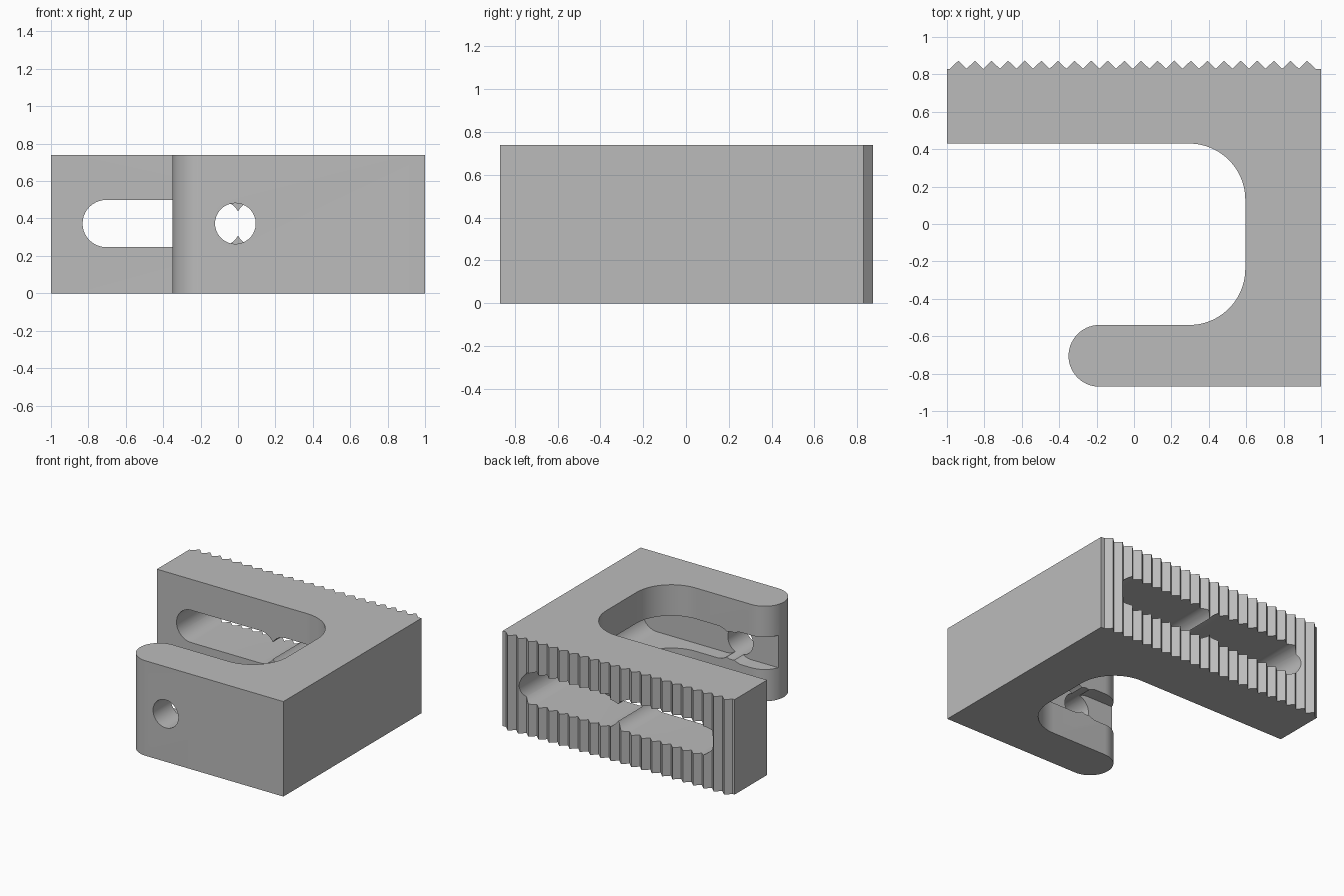
import bpy, bmesh
from math import pi, cos, sin, radians
from mathutils import Matrix

cube = bpy.data.objects.get("Cube")
if cube:
    bpy.data.objects.remove(cube, do_unlink=True)

HEIGHT = 0.74
MID_Z = HEIGHT / 2 + 0.003

grey = bpy.data.materials.new("mid grey")
grey.use_nodes = True
grey.diffuse_color = (0.5, 0.5, 0.5, 1)
grey.node_tree.nodes["Principled BSDF"].inputs["Base Color"].default_value = (0.5, 0.5, 0.5, 1)


def arc(cx, cy, r, start, end, steps=20):
    """Points along a circular arc, angles in degrees."""
    angles = [radians(start + (end - start) * i / steps) for i in range(steps + 1)]
    return [(cx + r * cos(a), cy + r * sin(a)) for a in angles]


def prism(name, outline, depth, matrix=Matrix()):
    """Extrude a flat outline along local z, then place it."""
    bm = bmesh.new()
    face = bm.faces.new([bm.verts.new((x, y, 0)) for x, y in outline])
    ext = bmesh.ops.extrude_face_region(bm, geom=[face])
    top = [v for v in ext["geom"] if isinstance(v, bmesh.types.BMVert)]
    bmesh.ops.translate(bm, verts=top, vec=(0, 0, depth))
    bm.transform(matrix)
    bmesh.ops.recalc_face_normals(bm, faces=bm.faces)
    mesh = bpy.data.meshes.new(name)
    bm.to_mesh(mesh)
    bm.free()
    mesh.materials.append(grey)
    obj = bpy.data.objects.new(name, mesh)
    bpy.context.collection.objects.link(obj)
    return obj


def cut(target, outline, y_front, y_back):
    """Cut an x-z outline through the target between two depths."""
    place = Matrix.Translation((0, y_back, 0)) @ Matrix.Rotation(pi / 2, 4, "X")
    cutter = prism("cutter", outline, y_back - y_front, place)
    cutter.hide_render = True
    mod = target.modifiers.new("cut", "BOOLEAN")
    mod.operation = "DIFFERENCE"
    mod.solver = "EXACT"
    mod.object = cutter
    bpy.context.view_layer.objects.active = target
    bpy.ops.object.modifier_apply(modifier=mod.name)
    bpy.data.objects.remove(cutter, do_unlink=True)


# Hooked bracket outline: back plate, spine, rounded front arm
outline = [(-1, 0.83), (-1, 0.43)]
outline += arc(0.295, 0.13, 0.3, 90, 0)
outline += arc(0.295, -0.24, 0.3, 0, -90)
outline += arc(-0.185, -0.705, 0.165, 90, 270, 28)
outline += [(1, -0.87), (1, 0.83)]

# Row of gripping teeth along the back
TEETH, PITCH = 22, 0.0888
for i in range(TEETH):
    x = 0.97 - i * PITCH
    outline += [(x, 0.83), (x - PITCH / 2, 0.873)]
outline.append((0.97 - TEETH * PITCH, 0.83))
bracket = prism("toothed_bracket", outline, HEIGHT)

# Two overlapping slots, from the teeth into the inside of the front arm
R = 0.126
for near, far in ((-0.705, -0.107), (0.107, 0.705)):
    slot = arc(far, MID_Z, R, -90, 90) + arc(near, MID_Z, R, 90, 270)
    cut(bracket, slot, -0.65, 1)

# Round hole through the front arm
cut(bracket, arc(-0.014, MID_Z, 0.109, 0, 350, 35), -1, -0.5)

# Smooth curved walls, crisp edges
bpy.ops.object.select_all(action="DESELECT")
bracket.select_set(True)
bpy.context.view_layer.objects.active = bracket
bpy.ops.object.shade_smooth_by_angle(angle=radians(30))
